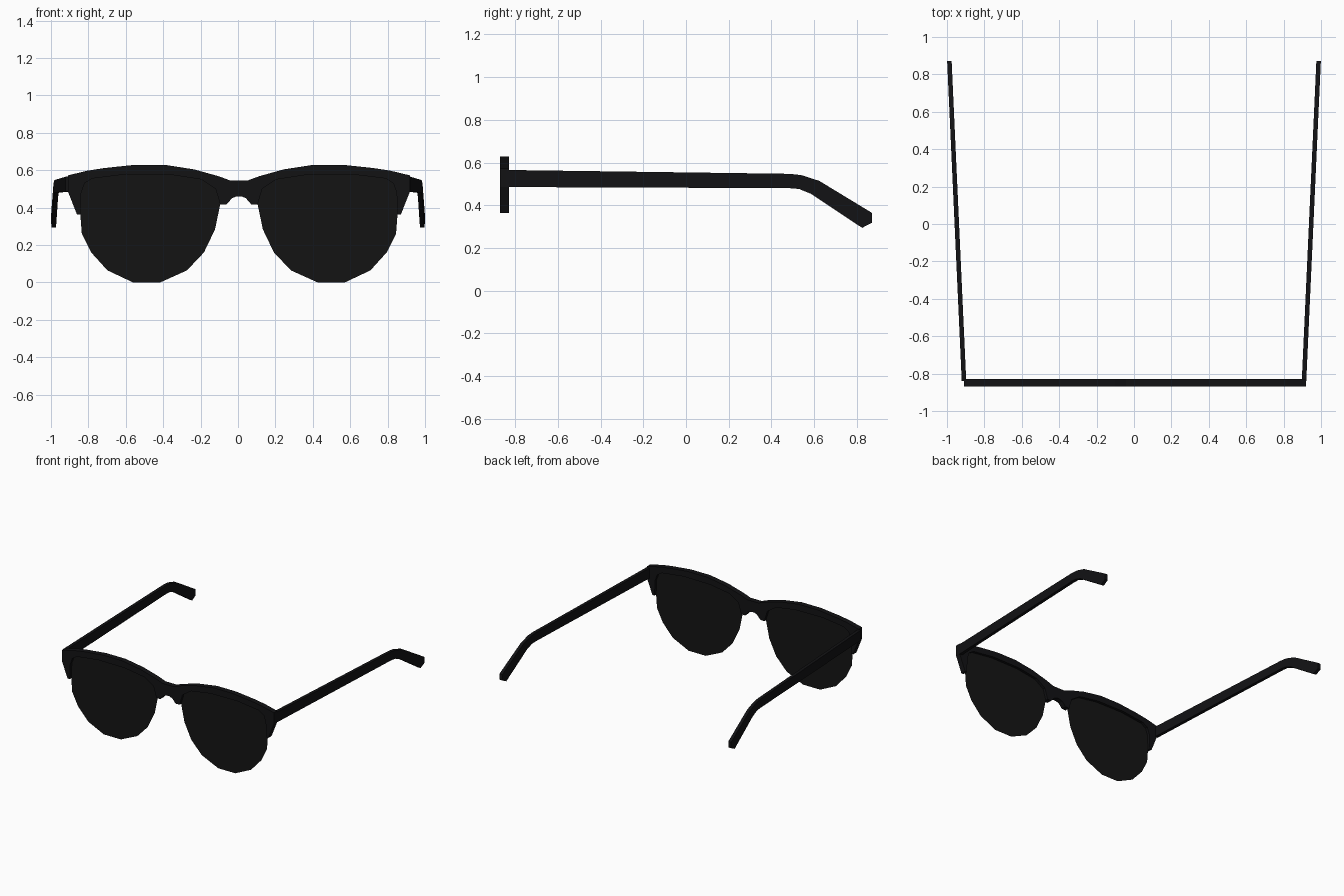
import bpy, bmesh

if "Cube" in bpy.data.objects:
    bpy.data.objects.remove(bpy.data.objects["Cube"])

CX = 0.005  # the front sits very slightly off centre


def material(name, rgb):
    m = bpy.data.materials.new(name)
    m.diffuse_color = (*rgb, 1)
    m.use_nodes = True
    m.node_tree.nodes["Principled BSDF"].inputs["Base Color"].default_value = m.diffuse_color
    return m


black = material("frame_black", (0.006, 0.006, 0.007))
dark = material("lens_dark", (0.007, 0.007, 0.007))


def plate(name, points, offset, mat):
    """Flat polygon, extruded along 'offset' when one is given."""
    bm = bmesh.new()
    face = bm.faces.new([bm.verts.new(p) for p in points])
    if offset:
        res = bmesh.ops.extrude_face_region(bm, geom=[face], use_keep_orig=True)
        moved = [g for g in res["geom"] if isinstance(g, bmesh.types.BMVert)]
        bmesh.ops.translate(bm, verts=moved, vec=offset)
    bmesh.ops.recalc_face_normals(bm, faces=bm.faces)
    me = bpy.data.meshes.new(name)
    bm.to_mesh(me)
    bm.free()
    me.materials.append(mat)
    ob = bpy.data.objects.new(name, me)
    bpy.context.collection.objects.link(ob)
    return ob


# Shared curve where the brow frame meets the lens top, outer to inner
rim = [(.848, .363), (.843, .48), (.825, .53), (.785, .555), (.60, .578),
       (.37, .576), (.20, .55), (.125, .50), (.10, .417)]

# Brow frame: top edge, outer corner, rim, then nose bridge underside
half = [(.048, .545), (.107, .567), (.24, .604), (.395, .628), (.56, .628),
        (.72, .611), (.81, .597), (.914, .572), (.914, .485), (.866, .363)]
half += rim + [(.066, .417), (.037, .45), (.012, .46)]
outline = half + [(-x, z) for x, z in reversed(half)]
plate("brow_frame", [(x + CX, -.87, z) for x, z in outline], (0, .04, 0), black)

# Lenses: single thin sheets below the rim
lower = [(.128, .283), (.187, .16), (.278, .064), (.42, 0), (.567, 0),
         (.703, .064), (.79, .16), (.84, .26)]
for side, s in (("right", 1), ("left", -1)):
    plate(side + "_lens", [(s * x + CX, -.85, z) for x, z in rim + lower], None, dark)

# Temple arms: side profile (y, z), splayed outwards towards the ear tips
arm = [(-.84, .565), (.484, .547), (.54, .541), (.624, .514), (.871, .364),
       (.871, .318), (.825, .294), (.586, .453), (.53, .476), (.484, .48), (-.84, .485)]
for side, s in (("right", 1), ("left", -1)):
    pts = [(s * (.897 + (y + .84) * .0456), y, z) for y, z in arm]
    plate(side + "_temple_arm", pts, (s * .024, 0, 0), black)
